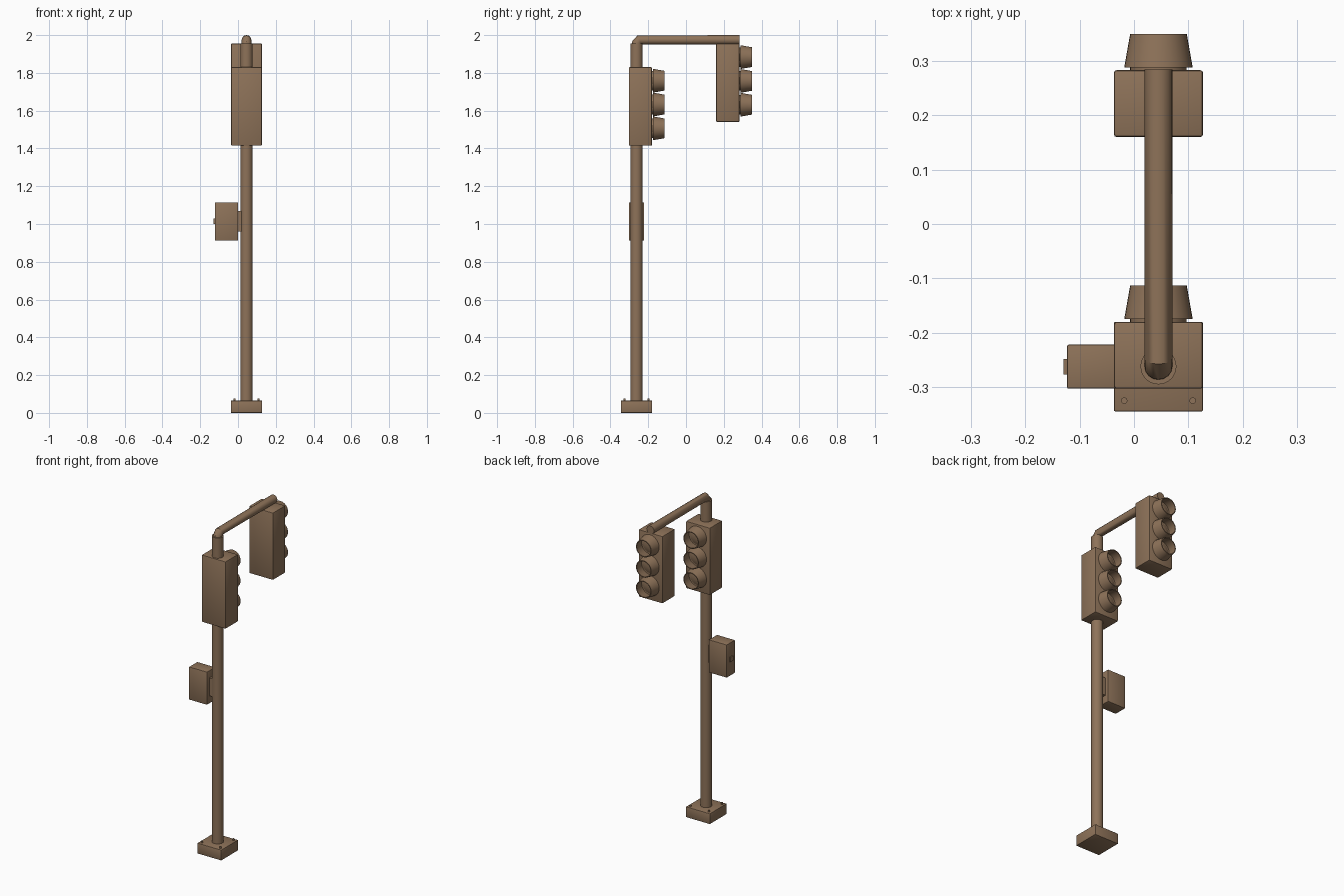
import bpy, bmesh, math
from mathutils import Vector, Matrix

if "Cube" in bpy.data.objects:
    bpy.data.objects.remove(bpy.data.objects["Cube"])

CX, POLE_Y = 0.045, -0.262

brown = bpy.data.materials.new("weathered brown")
brown.diffuse_color = (0.27, 0.17, 0.10, 1)
brown.use_nodes = True
brown.node_tree.nodes["Principled BSDF"].inputs["Base Color"].default_value = brown.diffuse_color


def finish(name, bm, smooth=True):
    bmesh.ops.recalc_face_normals(bm, faces=bm.faces)
    me = bpy.data.meshes.new(name)
    bm.to_mesh(me)
    bm.free()
    me.materials.append(brown)
    ob = bpy.data.objects.new(name, me)
    bpy.context.collection.objects.link(ob)
    if smooth:
        bpy.ops.object.select_all(action='DESELECT')
        ob.select_set(True)
        bpy.context.view_layer.objects.active = ob
        bpy.ops.object.shade_smooth_by_angle(angle=math.radians(35))
    return ob


def box(name, lo, hi, bevel=0.0):
    lo, hi = Vector(lo), Vector(hi)
    bm = bmesh.new()
    bmesh.ops.create_cube(bm, size=1)
    for v in bm.verts:
        v.co = (lo + hi) / 2 + v.co * (hi - lo)
    if bevel:
        bmesh.ops.bevel(bm, geom=bm.edges[:], offset=bevel, segments=2,
                        profile=0.5, affect='EDGES')
    return finish(name, bm)


def lathe(name, profile, origin, axis, sides=32):
    """Revolve (radius, distance) pairs around an axis through origin."""
    bm = bmesh.new()
    rot = Vector((0, 0, 1)).rotation_difference(Vector(axis)).to_matrix()
    verts = [bm.verts.new((r, 0, h)) for r, h in profile]
    edges = [bm.edges.new(p) for p in zip(verts, verts[1:])]
    bmesh.ops.spin(bm, geom=verts + edges, cent=(0, 0, 0), axis=(0, 0, 1),
                   angle=math.tau, steps=sides)
    bmesh.ops.remove_doubles(bm, verts=bm.verts, dist=1e-5)
    for v in bm.verts:
        v.co = rot @ v.co + Vector(origin)
    return finish(name, bm)


def rod(name, radius, length, origin, axis=(0, 0, 1), sides=32):
    return lathe(name, [(0, 0), (radius, 0), (radius, length), (0, length)],
                 origin, axis, sides)


# Base plate with four anchor bolts
box("base_plate", (-0.037, -0.345, 0), (0.127, -0.18, 0.065), 0.003)
for sx in (-1, 1):
    for sy in (-1, 1):
        rod("anchor_bolt", 0.006, 0.012,
            (CX + sx * 0.063, POLE_Y + sy * 0.063, 0.063), sides=12)

# Upright pole
rod("pole", 0.033, 1.895, (CX, POLE_Y, 0.06))

# Overhead arm with a mitred elbow
curve = bpy.data.curves.new("arm_path", 'CURVE')
curve.dimensions = '3D'
curve.bevel_depth = 0.0255
curve.bevel_resolution = 6
curve.use_fill_caps = True
spline = curve.splines.new('POLY')
path = [(POLE_Y, 1.93), (POLE_Y, 1.957), (-0.247, 1.9745), (0.284, 1.9745)]
spline.points.add(len(path) - 1)
for p, (y, z) in zip(spline.points, path):
    p.co = (CX, y, z, 1)
tmp = bpy.data.objects.new("arm_path", curve)
bpy.context.collection.objects.link(tmp)
bpy.context.view_layer.update()
bm = bmesh.new()
me = tmp.to_mesh()
bm.from_mesh(me)
tmp.to_mesh_clear()
bpy.data.objects.remove(tmp)
bmesh.ops.remove_doubles(bm, verts=bm.verts, dist=1e-5)
finish("overhead_arm", bm)


def signal_head(name, y0, z0):
    """Housing with three lenses and hollow tapered visors facing +y."""
    y1, z1 = y0 + 0.123, z0 + 0.415
    box(name + "_housing", (-0.037, y0, z0), (0.127, y1, z1), 0.005)
    for i in (-1, 0, 1):
        at = (CX, y1 - 0.002, (z0 + z1) / 2 + 0.01 + i * 0.126)
        rod(name + "_lens_rim", 0.052, 0.009, at, (0, 1, 0))
        lathe(name + "_lens", [(0.050, 0.008), (0.036, 0.014),
                               (0.018, 0.018), (0, 0.019)], at, (0, 1, 0))
        lathe(name + "_visor", [(0.050, 0.007), (0.063, 0.007),
                                (0.052, 0.069), (0.047, 0.069),
                                (0.056, 0.008), (0.050, 0.007)],
              at, (0, 1, 0))


signal_head("near_signal", -0.303, 1.415)
signal_head("far_signal", 0.16, 1.54)

# Control cabinet with its latch and pole bracket
box("control_cabinet", (-0.123, -0.303, 0.912), (0.0, -0.222, 1.115), 0.003)
box("cabinet_latch", (-0.130, -0.277, 1.0), (-0.121, -0.248, 1.03))
box("cabinet_bracket", (-0.004, -0.28, 0.96), (0.025, -0.244, 1.07))
